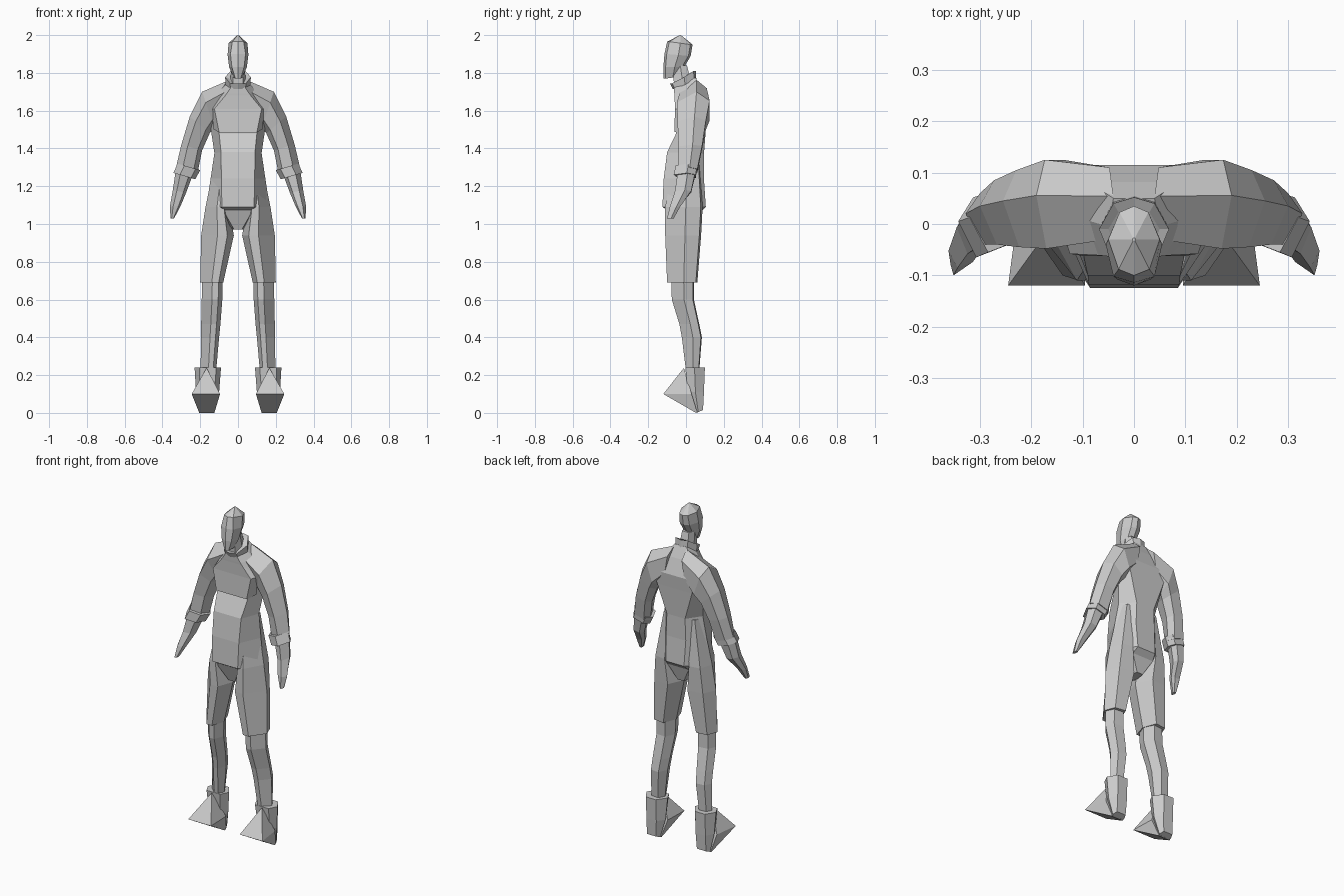
import bpy, bmesh

grey = bpy.data.materials.new("light_grey")
grey.diffuse_color = (0.6, 0.6, 0.6, 1)


def loft(name, rings, mirror=False):
    """Skin a closed flat-shaded shell over rings of equal point count."""
    bm = bmesh.new()
    loops = [[bm.verts.new(p) for p in r] for r in rings]
    n = len(loops[0])
    for a, b in zip(loops, loops[1:]):
        for i in range(n):
            j = (i + 1) % n
            bm.faces.new((a[i], a[j], b[j], b[i]))
    bm.faces.new(loops[0])
    bm.faces.new(loops[-1])
    bmesh.ops.recalc_face_normals(bm, faces=bm.faces)
    me = bpy.data.meshes.new(name)
    bm.to_mesh(me)
    bm.free()
    me.materials.append(grey)
    ob = bpy.data.objects.new(name, me)
    bpy.context.collection.objects.link(ob)
    if mirror:
        ob.modifiers.new("mirror", 'MIRROR')
    return ob


def body_ring(zf, zb, xf, yf, xs, ym, xb, yb, ridge=0.0):
    """Symmetric eight-point section, tilted from zf at front to zb at back."""
    zm = (zf + zb) / 2
    half = [(xf, yf + ridge, zf), (xs, ym, zm), (xb, yb - ridge, zb)]
    left = [(-x, y, z) for x, y, z in reversed(half)]
    return [(0, yf, zf)] + half + [(0, yb, zb)] + left


def limb_ring(xo, zo, xi, zi, yf, yb):
    """Six-sided arm section between an outer and an inner edge."""
    out = []
    for u, v in ((1, 0.2), (0.5, 1), (-0.6, 1), (-1, 0.4), (-0.6, -0.6), (0.4, -1)):
        out.append(((xo + xi) / 2 + u * (xo - xi) / 2,
                    (yf + yb) / 2 + v * (yb - yf) / 2,
                    (zo + zi) / 2 + u * (zo - zi) / 2))
    return out


def leg_ring(z, xi, xo, yf, yb):
    """Six-sided leg section with its front ridge set towards the inside."""
    shape = ((0.2, 0), (0.5, 0), (1, 0.55), (0.8, 0.95), (0.25, 1), (0, 0.5))
    return [(xi + u * (xo - xi), yf + v * (yb - yf), z) for u, v in shape]


# Head with a ridge down the face
loft("head", [body_ring(*r, ridge=0.012) for r in (
    (1.77, 1.78, .014, -.12, .022, -.07, .014, -.03),
    (1.83, 1.83, .032, -.12, .047, -.06, .028, -.01),
    (1.90, 1.89, .040, -.114, .055, -.04, .032, .025),
    (1.965, 1.95, .030, -.10, .050, -.03, .028, .035))]
    + [body_ring(2.0, 2.0, .002, -.033, .003, -.03, .002, -.027)])

# Neck and tilted collar
loft("neck", [body_ring(*r) for r in (
    (1.68, 1.72, .03, -.06, .045, -.01, .03, .035),
    (1.84, 1.84, .022, -.07, .035, -.03, .022, .005))])
loft("collar", [body_ring(*r, ridge=0.012) for r in (
    (1.715, 1.76, .040, -.070, .066, -.005, .04, .055),
    (1.745, 1.81, .042, -.085, .068, -.010, .04, .052),
    (1.745, 1.80, .030, -.070, .050, -.010, .03, .035))])

# Torso: flared upper back, narrow waist, lip above the crotch
loft("torso", [body_ring(*r) for r in (
    (1.735, 1.775, .03, -.065, .05, -.005, .04, .05),
    (1.69, 1.71, .06, -.062, .10, .01, .09, .082),
    (1.62, 1.62, .11, -.056, .15, .03, .14, .115),
    (1.48, 1.54, .10, -.052, .145, .04, .115, .108),
    (1.38, 1.37, .09, -.10, .125, .02, .06, .095),
    (1.24, 1.24, .088, -.118, .145, .01, .065, .095),
    (1.09, 1.09, .085, -.125, .168, .0, .06, .105),
    (1.075, 1.06, .08, -.10, .13, .0, .07, .075),
    (0.97, 0.97, .02, -.06, .03, .0, .02, .05))])

# Chest panel with a dipped lower edge
loft("chest_panel", [body_ring(*r) for r in (
    (1.70, 1.70, .05, -.062, .08, -.02, .05, .0),
    (1.61, 1.61, .125, -.058, .14, -.01, .05, .0),
    (1.485, 1.52, .10, -.062, .13, -.01, .05, .0))])

# Sleeves, starting as the shoulder yoke
loft("sleeve", [limb_ring(*r) for r in (
    (.04, 1.765, .07, 1.58, -.03, .11),
    (.19, 1.70, .125, 1.51, -.048, .125),
    (.255, 1.57, .15, 1.48, -.045, .105),
    (.30, 1.42, .19, 1.39, -.04, .085),
    (.328, 1.30, .215, 1.265, -.04, .06))], True)
loft("sleeve_cuff", [limb_ring(*r) for r in (
    (.320, 1.32, .200, 1.285, -.055, .058),
    (.342, 1.27, .226, 1.237, -.065, .052))], True)

# Forearm and pointed hand
loft("forearm_hand", [limb_ring(*r) for r in (
    (.330, 1.28, .245, 1.245, -.045, .048),
    (.345, 1.18, .275, 1.165, -.058, .028),
    (.361, 1.09, .302, 1.10, -.085, -.03),
    (.357, 1.03, .338, 1.03, -.10, -.065))], True)

# Wide shorts, growing out of the waist
loft("shorts_leg", [leg_ring(*r) for r in (
    (1.36, .04, .118, -.06, .07),
    (1.09, .05, .172, -.11, .088),
    (0.94, .022, .195, -.11, .08),
    (0.69, .078, .20, -.10, .06))], True)

# Bare lower legs with a forward knee and a rear calf
loft("lower_leg", [leg_ring(*r) for r in (
    (0.75, .08, .19, -.08, .042),
    (0.60, .083, .192, -.075, .042),
    (0.47, .093, .195, -.035, .07),
    (0.40, .10, .196, -.022, .084),
    (0.22, .116, .198, .0, .07))], True)

# Boots: tapered six-sided heel with a cuff, and a pyramid toe
loft("boot_heel", [
    [(.23, .045, .24), (.205, -.004, .24), (.115, -.004, .24),
     (.09, .045, .24), (.13, .10, .24), (.195, .10, .24)],
    [(.222, .05, .11), (.20, .01, .11), (.125, .01, .11),
     (.10, .05, .11), (.13, .095, .11), (.195, .095, .11)],
    [(.205, .065, .005), (.195, .055, 0), (.135, .055, 0),
     (.125, .065, .005), (.135, .09, .015), (.195, .09, .015)]], True)
loft("boot_toe", [
    [(.168, -.01, .235), (.168, -.014, .235),
     (.164, -.014, .235), (.164, -.01, .235)],
    [(.225, .03, .10), (.245, -.12, .10), (.095, -.12, .10), (.10, .03, .10)],
    [(.205, .06, .002), (.205, .053, 0), (.125, .053, 0), (.125, .06, .002)]], True)
